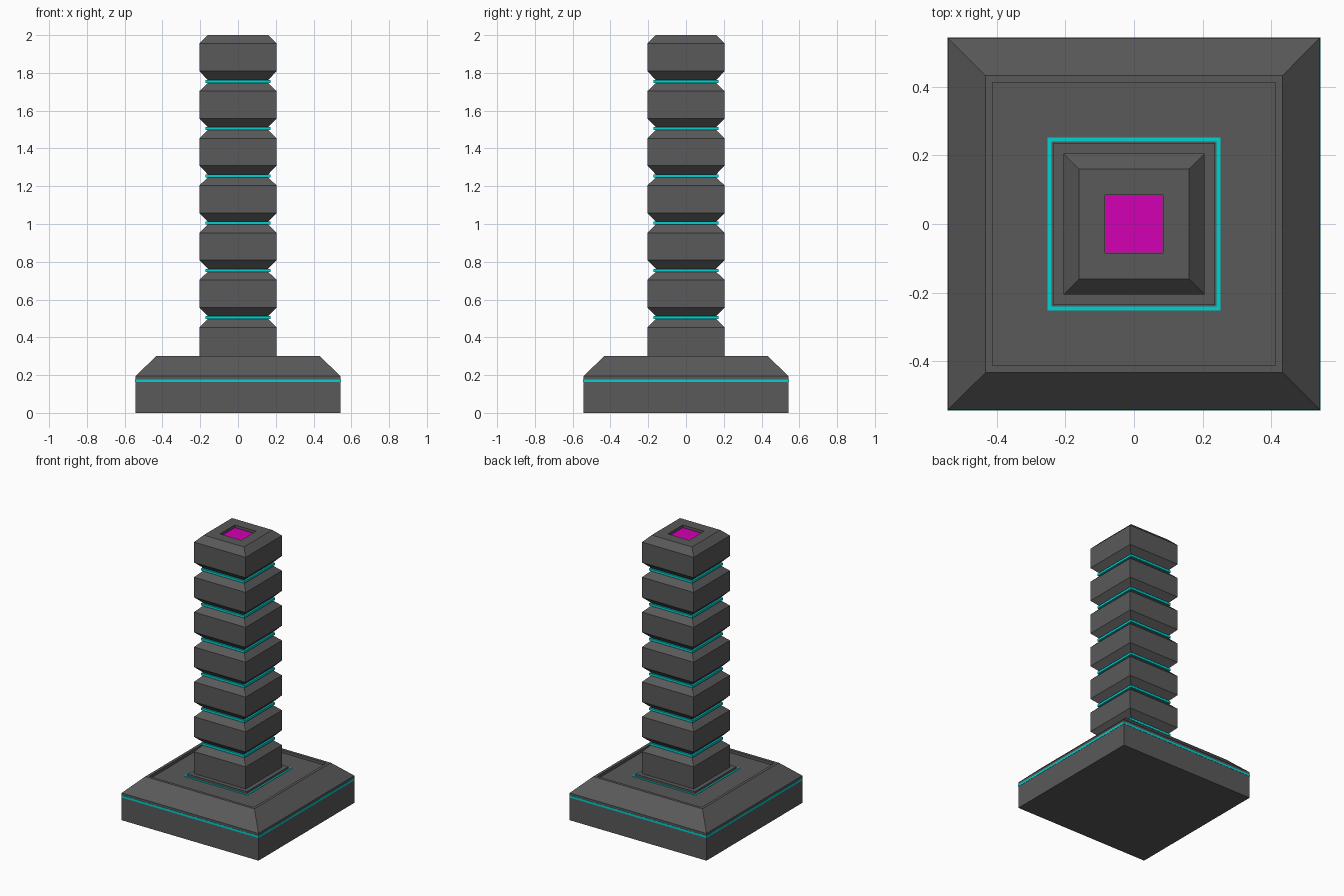
import bpy, bmesh

if "Cube" in bpy.data.objects:
    bpy.data.objects.remove(bpy.data.objects["Cube"])

def material(name, rgb):
    m = bpy.data.materials.new(name)
    m.diffuse_color = (*rgb, 1)
    m.use_nodes = True
    m.node_tree.nodes["Principled BSDF"].inputs["Base Color"].default_value = m.diffuse_color
    return m

GREY = material("dark_grey", (0.1, 0.1, 0.1))
CYAN = material("cyan_glow", (0.0, 0.65, 0.65))
MAGENTA = material("magenta_glow", (0.65, 0.0, 0.45))

def square_loft(name, rings, mat, closed=False):
    """Stack square rings of (half width, z); cap the ends or close into a frame."""
    bm = bmesh.new()
    loops = [[bm.verts.new((sx * h, sy * h, z))
              for sx, sy in ((-1, -1), (1, -1), (1, 1), (-1, 1))] for h, z in rings]
    pairs = list(zip(loops, loops[1:]))
    if closed:
        pairs.append((loops[-1], loops[0]))
    else:
        bm.faces.new(loops[0][::-1])
        bm.faces.new(loops[-1])
    for a, b in pairs:
        for i in range(4):
            j = (i + 1) % 4
            bm.faces.new((a[i], a[j], b[j], b[i]))
    bmesh.ops.recalc_face_normals(bm, faces=bm.faces)
    me = bpy.data.meshes.new(name)
    bm.to_mesh(me)
    bm.free()
    me.materials.append(mat)
    ob = bpy.data.objects.new(name, me)
    bpy.context.collection.objects.link(ob)
    return ob

def frame(name, inner, outer, z0, z1, mat):
    return square_loft(name, [(outer, z0), (outer, z1), (inner, z1), (inner, z0)], mat, True)

# Chamfered base with a shallow recessed top
square_loft("base", [(0.543, 0), (0.543, 0.195), (0.433, 0.30),
                     (0.413, 0.30), (0.413, 0.28)], GREY)
frame("base_light_strip", 0.53, 0.5445, 0.163, 0.178, CYAN)

# Low plinth with a light frame around it
square_loft("plinth", [(0.236, 0.275), (0.236, 0.295)], GREY)
frame("plinth_light_frame", 0.241, 0.252, 0.275, 0.283, CYAN)

# Column: blocks with chamfered necks, and a square socket in the top
W, NECK = 0.205, 0.157
rings = [(W, 0.29)]
for i in range(6):
    z = 0.505 + 0.25 * i
    rings += [(W, z - 0.052), (NECK, z - 0.005), (NECK, z + 0.005), (W, z + 0.054)]
rings += [(W, 1.955), (0.16, 2.0), (0.084, 2.0), (0.084, 1.978)]
square_loft("column", rings, GREY)

# Light rings in the necks
for i in range(6):
    z = 0.505 + 0.25 * i
    frame(f"neck_light_{i + 1}", 0.14, 0.172, z - 0.008, z + 0.008, CYAN)

# Glowing panel in the socket
square_loft("top_panel", [(0.083, 1.97), (0.083, 1.981)], MAGENTA)
